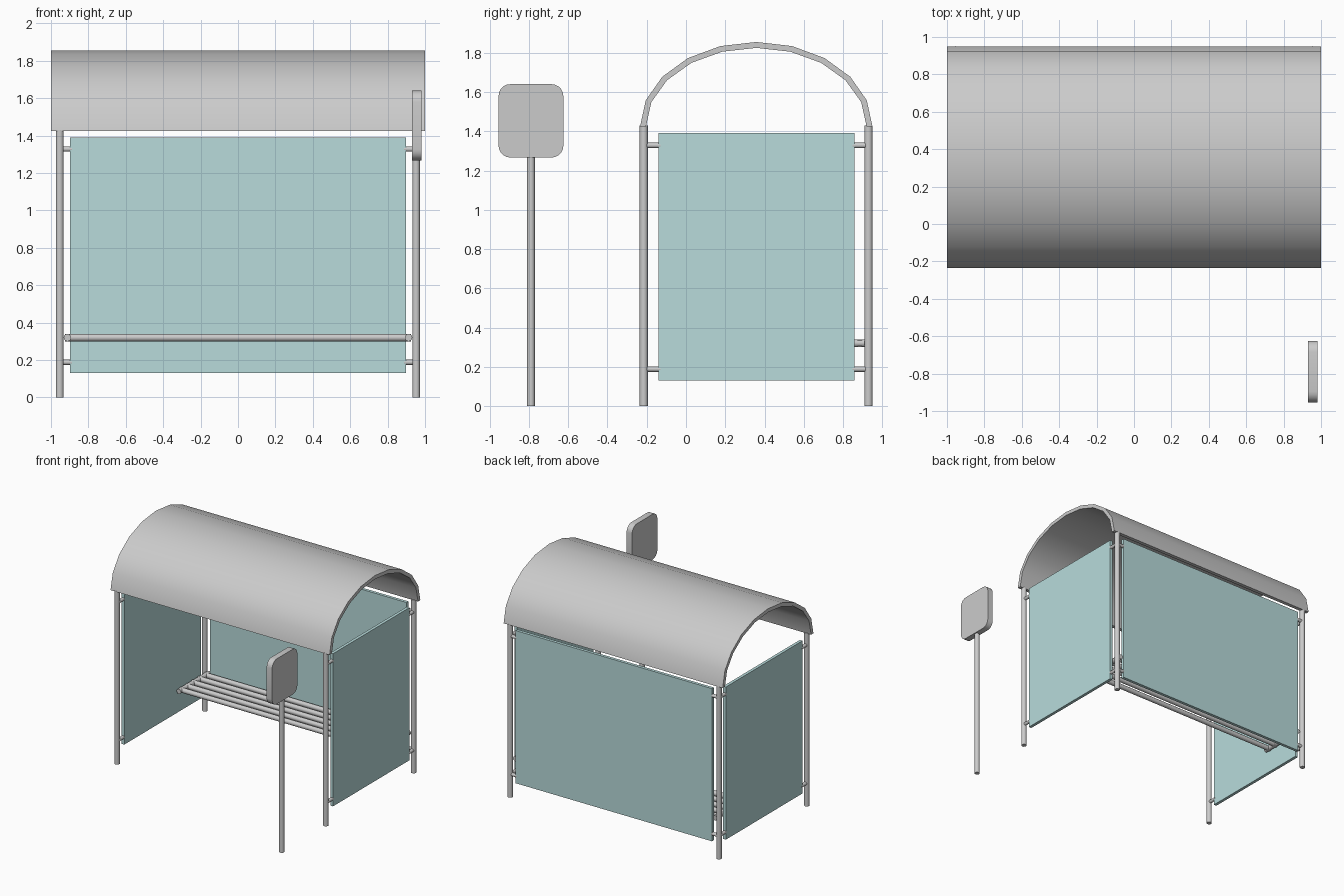
import bpy, bmesh, math
from mathutils import Vector

if "Cube" in bpy.data.objects:
    bpy.data.objects.remove(bpy.data.objects["Cube"])

POST_X, FRONT_Y, BACK_Y = 0.953, -0.215, 0.93

glass = bpy.data.materials.new("glass_teal")
glass.diffuse_color = (0.48, 0.71, 0.71, 1)
glass.use_nodes = True
glass.node_tree.nodes["Principled BSDF"].inputs["Base Color"].default_value = glass.diffuse_color


def finish(bm, name, mat=None, smooth=True):
    bmesh.ops.recalc_face_normals(bm, faces=bm.faces)
    me = bpy.data.meshes.new(name)
    bm.to_mesh(me)
    bm.free()
    ob = bpy.data.objects.new(name, me)
    bpy.context.collection.objects.link(ob)
    if mat:
        me.materials.append(mat)
    if smooth:
        bpy.ops.object.select_all(action='DESELECT')
        ob.select_set(True)
        bpy.context.view_layer.objects.active = ob
        bpy.ops.object.shade_smooth_by_angle(angle=math.radians(35))
    return ob


def rod(name, a, b, r, sides=12):
    a, b = Vector(a), Vector(b)
    bm = bmesh.new()
    bmesh.ops.create_cone(bm, cap_ends=True, segments=sides, radius1=r, radius2=r, depth=(b - a).length)
    bm.transform((b - a).to_track_quat('Z', 'Y').to_matrix().to_4x4())
    bmesh.ops.translate(bm, verts=bm.verts, vec=(a + b) / 2)
    return finish(bm, name)


def extrude_x(name, pts, x0, x1):
    # closed (y, z) outline extruded along x
    bm = bmesh.new()
    f = bm.faces.new([bm.verts.new((x0, y, z)) for y, z in pts])
    ext = bmesh.ops.extrude_face_region(bm, geom=[f])
    bmesh.ops.translate(bm, vec=(x1 - x0, 0, 0),
                        verts=[v for v in ext["geom"] if isinstance(v, bmesh.types.BMVert)])
    return finish(bm, name)


def box(name, lo, hi, mat):
    bm = bmesh.new()
    bmesh.ops.create_cube(bm, size=1)
    for v in bm.verts:
        v.co = [(l + h) / 2 + c * (h - l) for l, h, c in zip(lo, hi, v.co)]
    return finish(bm, name, mat, smooth=False)


# Barrel roof: ten-sided half ellipse shell
def arc(w, h):
    return [(0.358 - w * math.cos(math.pi * i / 10), 1.425 + h * math.sin(math.pi * i / 10))
            for i in range(11)]


extrude_x("roof", arc(0.592, 0.43) + arc(0.562, 0.4)[::-1], -1, 1)

# Posts, side glass and side clips
for side, s in (("left", -1), ("right", 1)):
    x = s * POST_X
    rod(f"{side}_front_post", (x, FRONT_Y, 0), (x, FRONT_Y, 1.43), 0.021)
    rod(f"{side}_back_post", (x, BACK_Y, 0), (x, BACK_Y, 1.43), 0.021)
    box(f"{side}_glass", (x - 0.0125, -0.14, 0.13), (x + 0.0125, 0.858, 1.39), glass)
    for level, z in (("lower", 0.188), ("upper", 1.328)):
        rod(f"{side}_front_{level}_clip", (x, FRONT_Y, z), (x, -0.13, z), 0.014)
        rod(f"{side}_rear_{level}_clip", (x, BACK_Y, z), (x, 0.848, z), 0.014)
        rod(f"back_{side}_{level}_clip", (x, BACK_Y, z), (s * 0.888, BACK_Y, z), 0.014)
    # Bench bearer reaching forward from the back post
    rod(f"{side}_bench_rail", (s * 0.912, 0.53, 0.32), (s * 0.912, 0.925, 0.32), 0.02)

# Back glass
box("back_glass", (-0.897, BACK_Y - 0.0125, 0.13), (0.897, BACK_Y + 0.0125, 1.39), glass)

# Bench slats
for i in range(5):
    y = 0.565 + i * 0.08
    rod(f"bench_slat_{i + 1}", (-0.925, y, 0.32), (0.925, y, 0.32), 0.02)

# Stop sign post and rounded plate
rod("sign_post", (POST_X, -0.79, 0), (POST_X, -0.79, 1.28), 0.02)
plate = []
for cy, cz, start in ((0.105, 0.127, 0), (-0.105, 0.127, 90), (-0.105, -0.127, 180), (0.105, -0.127, 270)):
    for k in range(6):
        t = math.radians(start + 18 * k)
        plate.append((-0.79 + cy + 0.06 * math.cos(t), 1.453 + cz + 0.06 * math.sin(t)))
extrude_x("sign_plate", plate, 0.93, 0.98)
